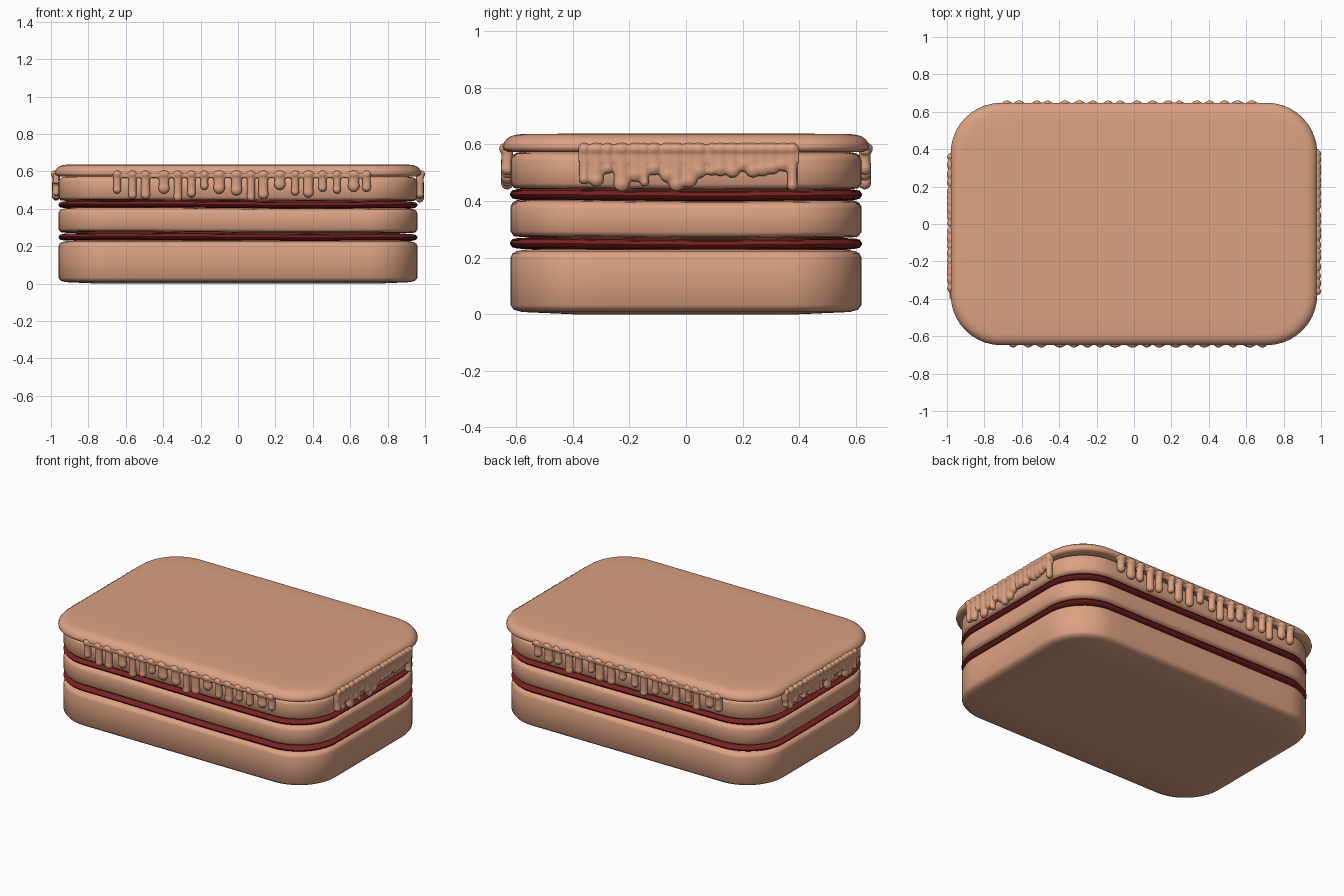
import bpy, bmesh, math, random
from mathutils import Matrix, Vector

random.seed(4)
cube = bpy.data.objects.get("Cube")
if cube:
    bpy.data.objects.remove(cube, do_unlink=True)


def material(name, rgb):
    m = bpy.data.materials.new(name)
    m.use_nodes = True
    m.diffuse_color = (*rgb, 1)
    m.node_tree.nodes["Principled BSDF"].inputs["Base Color"].default_value = (*rgb, 1)
    return m


SPONGE = material("tan sponge", (0.72, 0.36, 0.225))
JAM = material("dark red jam", (0.2, 0.015, 0.015))


def finish(name, bm, mat):
    bmesh.ops.recalc_face_normals(bm, faces=bm.faces)
    me = bpy.data.meshes.new(name)
    bm.to_mesh(me)
    bm.free()
    me.materials.append(mat)
    ob = bpy.data.objects.new(name, me)
    bpy.context.collection.objects.link(ob)
    bpy.ops.object.select_all(action="DESELECT")
    ob.select_set(True)
    bpy.context.view_layer.objects.active = ob
    bpy.ops.object.shade_smooth_by_angle(angle=math.radians(50))
    return ob


def outline(hx, hy, r):
    """Rounded rectangle with subdivided straight sides."""
    pts, arc, side = [], 10, 12
    for q in range(4):
        cx = (hx - r) * (1 if q in (0, 3) else -1)
        cy = (hy - r) * (1 if q in (0, 1) else -1)
        corner = [Vector((cx + r * math.cos(a), cy + r * math.sin(a)))
                  for a in ((q + i / arc) * math.pi / 2 for i in range(arc + 1))]
        if pts:
            start = pts[-1]
            pts += [start.lerp(corner[0], i / side) for i in range(1, side)]
        pts += corner
    start = pts[-1]
    return pts + [start.lerp(pts[0], i / side) for i in range(1, side)]


def slab(name, hx, hy, profile, mat, wave=0.0):
    """Loft a rounded rectangle through (inset, height) pairs."""
    bm = bmesh.new()
    rings = []
    for inset, z in profile:
        ring = outline(hx - inset, hy - inset, 0.27 - inset)
        rings.append([bm.verts.new((p.x, p.y, z - wave * math.sin(3 * p.x + 0.4)
                                    - wave * math.cos(4 * p.y - 0.4))) for p in ring])
    for lo, hi in zip(rings, rings[1:]):
        for i in range(len(lo)):
            j = (i + 1) % len(lo)
            bm.faces.new((lo[i], lo[j], hi[j], hi[i]))
    bm.faces.new(rings[0][::-1])
    bm.faces.new(rings[-1])
    return finish(name, bm, mat)


def sponge(name, z0, z1, sag, wave):
    slab(name, 0.96, 0.62, [(0.22, z0), (0.04, z0 + sag / 2), (0.012, z0 + sag),
                            (0, z0 + sag + 0.016), (0, z1 - 0.028), (0.006, z1 - 0.014),
                            (0.022, z1 - 0.005), (0.05, z1), (0.22, z1 + 0.006)], SPONGE, wave)


def jam(name, z):
    h = 0.016
    slab(name, 0.96, 0.622, [(0.2, z - h - 0.006), (0.03, z - h), (0.008, z - h * 0.7), (0, z),
                             (0.008, z + h * 0.7), (0.03, z + h), (0.2, z + h + 0.006)], JAM, 0.003)


# Cake layers and fillings
sponge("bottom_sponge", 0.0, 0.228, 0.016, 0)
jam("lower_jam", 0.248)
sponge("middle_sponge", 0.27, 0.402, 0.006, 0.003)
jam("upper_jam", 0.421)
sponge("top_sponge", 0.44, 0.572, 0.006, 0.002)

# Icing sheet overhanging the cake
slab("icing", 0.98, 0.648, [(0.2, 0.574), (0.02, 0.574), (0.004, 0.581), (0, 0.592),
                            (0.004, 0.606), (0.014, 0.619), (0.028, 0.629), (0.045, 0.634),
                            (0.07, 0.637), (0.2, 0.638)], SPONGE)


def drips(name, turn, dist, run, strip, spec):
    """Runs of icing on one side: spec holds (position, tip height, half width)."""
    bm = bmesh.new()
    spin = Matrix.Rotation(turn, 4, "Z")

    def place(x, y, z, sx, sy, sz):
        return spin @ Matrix.Translation((x, y, z)) @ Matrix.Diagonal((sx, sy, sz, 1))

    mid, top = (run[0] + run[1]) / 2, 0.592
    bmesh.ops.create_cube(bm, size=1, matrix=place(
        mid, -dist, (strip + top) / 2, run[1] - run[0], 0.03, top - strip))
    for x, tip, w in spec:
        bulb = w * 1.1
        low = tip + bulb
        bmesh.ops.create_cone(bm, cap_ends=True, segments=12, radius1=1, radius2=1, depth=1,
                              matrix=place(x, -dist, (low + top) / 2, w, 0.021, top - low))
        bmesh.ops.create_uvsphere(bm, u_segments=12, v_segments=8, radius=1,
                                  matrix=place(x, -dist, low, bulb, 0.024, bulb))
        # Swelling where the run leaves the sheet
        bmesh.ops.create_uvsphere(bm, u_segments=12, v_segments=8, radius=1,
                                  matrix=place(x, -dist - 0.004, 0.585, w * 1.2, 0.026, 0.022))
    ob = finish(name, bm, SPONGE)
    remesh = ob.modifiers.new("blend", "REMESH")
    remesh.mode = "VOXEL"
    remesh.voxel_size = 0.007
    remesh.use_smooth_shade = True
    soften = ob.modifiers.new("soften", "SMOOTH")
    soften.factor = 0.5
    soften.iterations = 2


def long_run(tips):
    return [(-0.64 + 0.078 * i + random.uniform(-0.012, 0.012), t / 100,
             random.uniform(0.02, 0.031)) for i, t in enumerate(tips)]


def dense_run():
    spec = []
    x = -0.36
    while x < 0.39:
        tip = random.uniform(0.465, 0.51) if random.random() < 0.75 else random.uniform(0.43, 0.46)
        spec.append((x, tip, random.uniform(0.014, 0.028)))
        x += random.uniform(0.03, 0.05)
    return spec


front = long_run([48, 45, 45, 48, 44, 46, 50, 48, 47, 44, 45, 50, 47, 46, 49, 48, 49, 49])
back = long_run([49, 47, 48, 44, 46, 49, 45, 45, 50, 48, 44, 47, 49, 46, 48, 45, 49, 48])
drips("front_drips", 0, 0.632, (-0.67, 0.7), 0.566, front)
drips("back_drips", math.pi, 0.632, (-0.67, 0.7), 0.566, back)
drips("right_drips", -math.pi / 2, 0.972, (-0.38, 0.4), 0.535, dense_run())
drips("left_drips", math.pi / 2, 0.972, (-0.38, 0.4), 0.535, dense_run())
